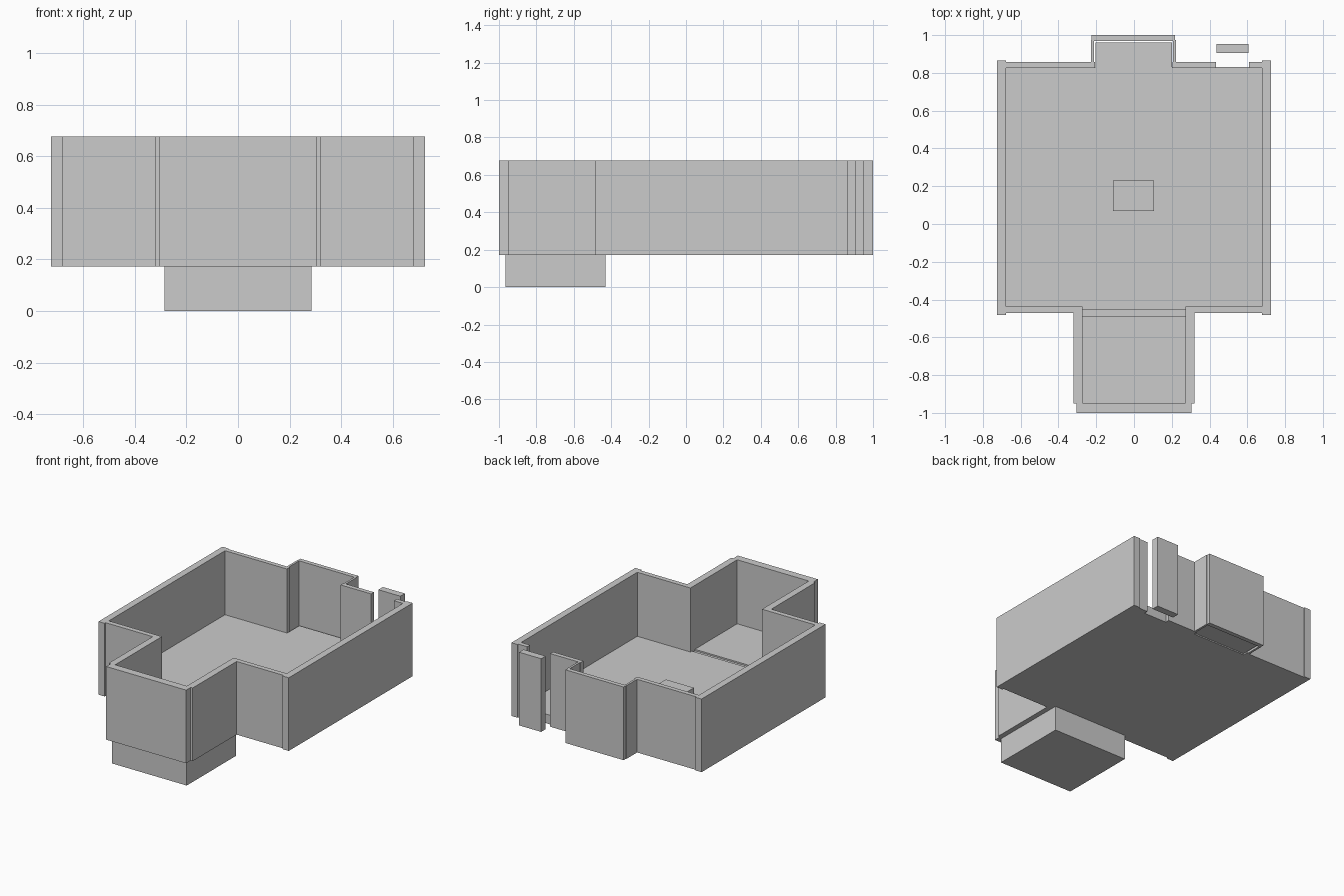
import bpy

if "Cube" in bpy.data.objects:
    bpy.data.objects.remove(bpy.data.objects["Cube"])

WALL_BOTTOM, WALL_TOP = 0.172, 0.676


def box(name, x0, x1, y0, y1, z0=WALL_BOTTOM, z1=WALL_TOP):
    """Axis-aligned box given by its limits."""
    bpy.ops.mesh.primitive_cube_add(
        size=1, location=((x0 + x1) / 2, (y0 + y1) / 2, (z0 + z1) / 2))
    ob = bpy.context.object
    ob.name = name
    ob.scale = (x1 - x0, y1 - y0, z1 - z0)
    bpy.ops.object.transform_apply(location=False, rotation=False, scale=True)
    return ob


def pair(name, x0, x1, y0, y1):
    """Matching wall on both sides of x = 0."""
    box(name + "_right", x0, x1, y0, y1)
    box(name + "_left", -x1, -x0, y0, y1)


# Floors, with a low plinth in the middle of the room
box("main_floor", -0.70, 0.70, -0.455, 0.83, WALL_BOTTOM, 0.235)
box("front_bay_floor", -0.275, 0.275, -0.95, -0.487, WALL_BOTTOM, 0.235)
box("alcove_floor", -0.205, 0.20, 0.825, 0.96, 0.18, 0.235)
box("floor_plinth", -0.11, 0.105, 0.07, 0.23, 0.22, 0.285)

# Foundation under the front bay
box("bay_foundation", -0.285, 0.285, -0.965, -0.43, 0.0, 0.225)

# Main room side and front walls
pair("side_wall", 0.678, 0.725, -0.483, 0.866)
pair("front_wall", 0.30, 0.68, -0.472, -0.438)

# Front bay walls
pair("bay_side_wall", 0.273, 0.32, -0.95, -0.438)
box("bay_front_wall", -0.305, 0.305, -1.0, -0.947)

# Back wall, broken by the alcove and the narrow opening
for name, x0, x1 in (("back_wall_left", -0.68, -0.207),
                     ("back_wall_middle", 0.203, 0.435),
                     ("back_wall_right", 0.61, 0.68)):
    box(name, x0, x1, 0.827, 0.858)

# Alcove walls
box("alcove_side_left", -0.228, -0.213, 0.85, 0.975)
box("alcove_side_right", 0.207, 0.222, 0.85, 0.975)
box("alcove_back_wall", -0.225, 0.218, 0.97, 1.0)

# Free-standing panel outside the opening
box("outer_panel", 0.437, 0.605, 0.904, 0.953)
